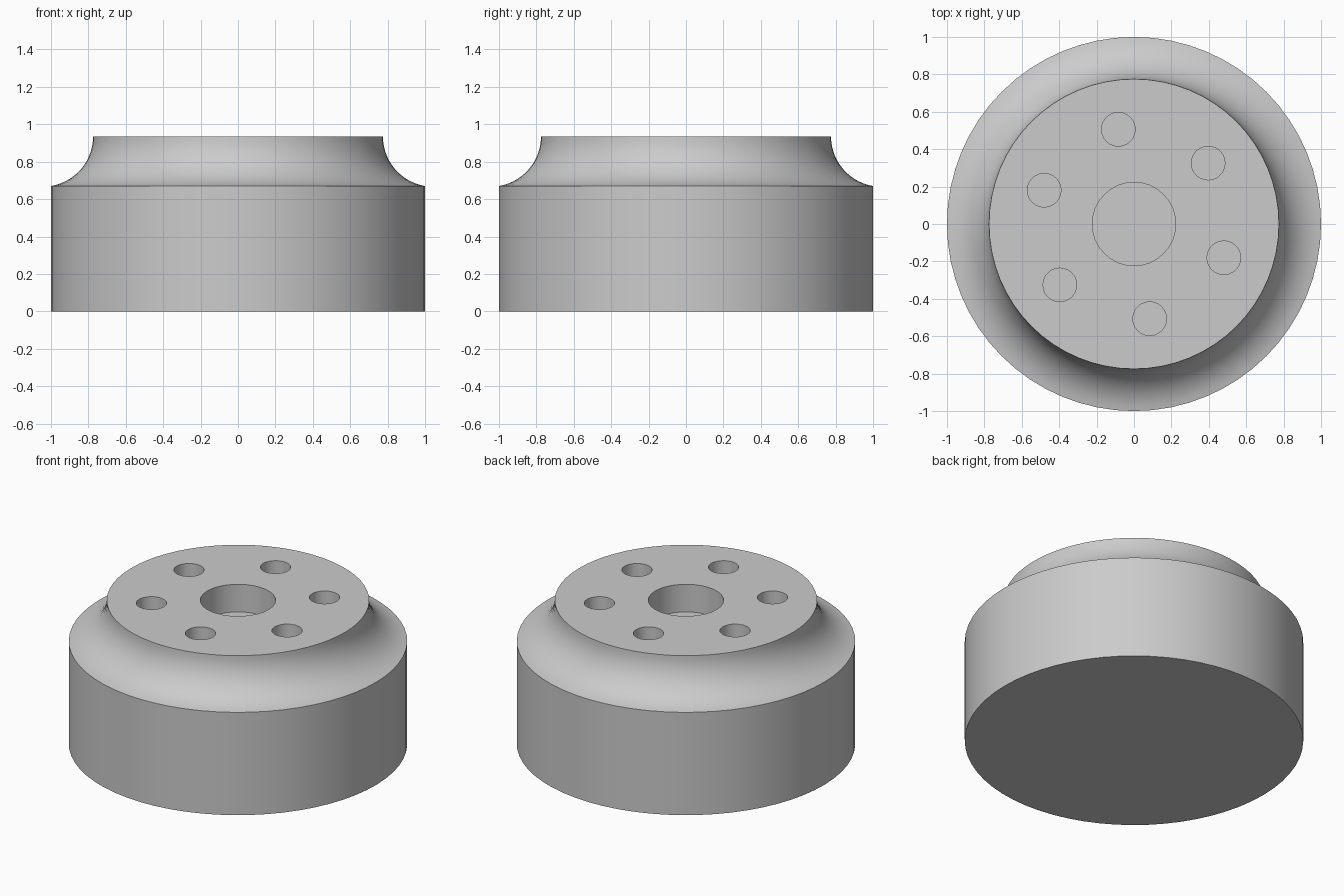
import bpy, bmesh, math

default = bpy.data.objects.get("Cube")
if default:
    bpy.data.objects.remove(default, do_unlink=True)

HEIGHT, SHOULDER, NECK = 0.935, 0.67, 0.775
BORE, HOLE, RING = 0.223, 0.09, 0.513
DEPTH = 0.18

grey = bpy.data.materials.new("light grey metal")
grey.use_nodes = True
colour = (0.6, 0.6, 0.6, 1)
grey.diffuse_color = colour
grey.node_tree.nodes["Principled BSDF"].inputs["Base Color"].default_value = colour


def lathe(name, profile, sides):
    """Spin an (r, z) profile that starts and ends off the axis, and cap both ends."""
    bm = bmesh.new()
    rings = []
    for r, z in profile:
        rings.append([bm.verts.new((r * math.cos(a), r * math.sin(a), z))
                      for a in (math.tau * i / sides for i in range(sides))])
    for low, high in zip(rings, rings[1:]):
        for i in range(sides):
            j = (i + 1) % sides
            bm.faces.new((low[i], low[j], high[j], high[i]))
    bm.faces.new(rings[0][::-1])
    bm.faces.new(rings[-1])
    bmesh.ops.recalc_face_normals(bm, faces=bm.faces)
    mesh = bpy.data.meshes.new(name)
    bm.to_mesh(mesh)
    bm.free()
    mesh.materials.append(grey)
    obj = bpy.data.objects.new(name, mesh)
    bpy.context.collection.objects.link(obj)
    return obj


# Hub body: straight drum, concave shoulder, flat top
drop = HEIGHT - SHOULDER
run = 1 - NECK
radius = (run ** 2 + drop ** 2) / (2 * run)
sweep = math.asin(drop / radius)
steps = 14
cove = [(NECK + radius * (1 - math.cos(sweep * k / steps)),
         HEIGHT - radius * math.sin(sweep * k / steps))
        for k in range(steps, -1, -1)]
hub = lathe("hub_body", [(1, 0)] + cove, 64)

# Central bore and the ring of six bolt holes
floor, above = HEIGHT - DEPTH, HEIGHT + 0.1
cutters = [lathe("bore_cutter", [(BORE, floor), (BORE, above)], 32)]
for k in range(6):
    angle = math.radians(39.4 + 60 * k)
    cutter = lathe("bolt_hole_cutter", [(HOLE, floor), (HOLE, above)], 24)
    cutter.location = (RING * math.cos(angle), RING * math.sin(angle), 0)
    cutters.append(cutter)

bpy.context.view_layer.update()
bpy.ops.object.select_all(action="DESELECT")
hub.select_set(True)
bpy.context.view_layer.objects.active = hub
for cutter in cutters:
    cutter.hide_render = True
    cut = hub.modifiers.new("hole", "BOOLEAN")
    cut.operation = "DIFFERENCE"
    cut.solver = "EXACT"
    cut.object = cutter
    bpy.ops.object.modifier_apply(modifier=cut.name)
for cutter in cutters:
    bpy.data.objects.remove(cutter, do_unlink=True)

bpy.ops.object.shade_smooth_by_angle(angle=math.radians(30))
